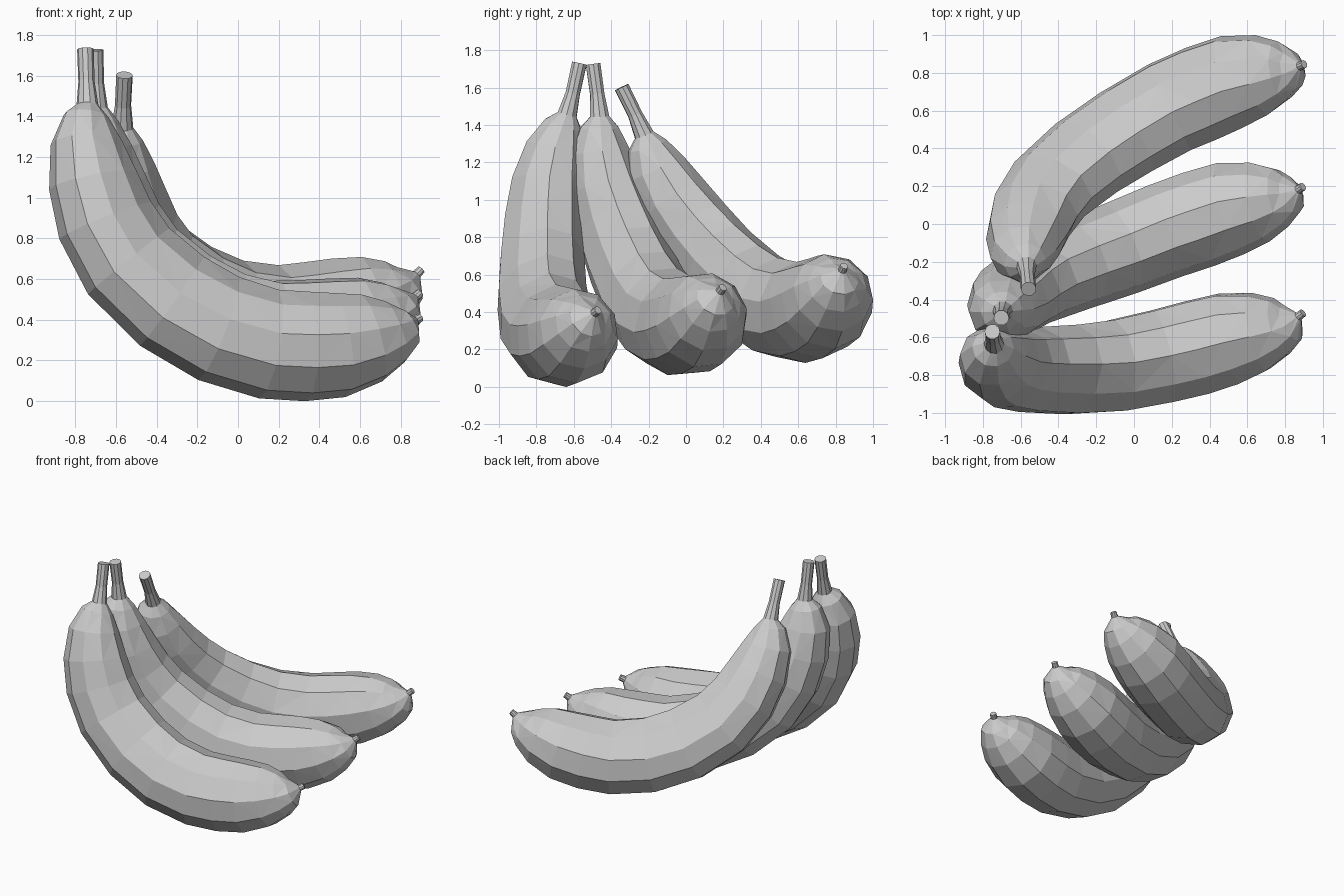
import bpy, bmesh, math
from mathutils import Vector, Matrix

if "Cube" in bpy.data.objects:
    bpy.data.objects.remove(bpy.data.objects["Cube"])

SIDES = 10

# Centre line of one banana, stem to tip: x, y, z, radius, extra fullness on the inner side
PATH = [
    (-0.75, -0.57, 1.73, 0.041, 0), (-0.745, -0.605, 1.57, 0.040, 0),
    (-0.74, -0.635, 1.455, 0.054, 0), (-0.75, -0.655, 1.40, 0.107, 0.1),
    (-0.757, -0.698, 1.27, 0.165, 0.15), (-0.73, -0.738, 1.08, 0.203, 0.2),
    (-0.675, -0.76, 0.88, 0.220, 0.25), (-0.56, -0.774, 0.67, 0.229, 0.3),
    (-0.34, -0.774, 0.468, 0.242, 0.27), (-0.10, -0.752, 0.337, 0.252, 0.19),
    (0.15, -0.70, 0.267, 0.258, 0.12), (0.33, -0.655, 0.26, 0.261, 0.08),
    (0.50, -0.608, 0.27, 0.253, 0.05), (0.66, -0.572, 0.305, 0.216, 0.05),
    (0.77, -0.545, 0.34, 0.160, 0), (0.83, -0.525, 0.365, 0.105, 0),
    (0.87, -0.49, 0.395, 0.024, 0), (0.895, -0.47, 0.41, 0.022, 0),
]


def frame(neck, tip, belly):
    """Placement from neck point, tip point and belly direction."""
    neck = Vector(neck)
    c = (Vector(tip) - neck).normalized()
    p = Vector(belly)
    p = (p - c * p.dot(c)).normalized()
    q = c.cross(p)
    m = Matrix((c, p, q)).transposed().to_4x4()
    m.translation = neck
    return m


FRAMES = {
    "banana_front": frame((-0.74, -0.62, 1.46), (0.90, -0.46, 0.41), (-0.483, -0.348, -0.803)),
    "banana_middle": frame((-0.695, -0.45, 1.455), (0.88, 0.20, 0.545), (-0.472, -0.094, -0.875)),
    "banana_back": frame((-0.57, -0.215, 1.36), (0.90, 0.852, 0.655), (-0.509, 0.137, -0.85)),
}
BASE = FRAMES["banana_front"]


def build_banana(name, placement):
    bm = bmesh.new()
    pts = [Vector(p[:3]) for p in PATH]
    side_dir = BASE.to_3x3().col[2]
    rings = []
    # Rings swept along the centre line, swollen towards the inside of the bend
    for i, p in enumerate(pts):
        t = (pts[min(i + 1, len(pts) - 1)] - pts[max(i - 1, 0)]).normalized()
        u = (side_dir - t * side_dir.dot(t)).normalized()
        v = t.cross(u)
        r, full = PATH[i][3:]
        ring = []
        for k in range(SIDES):
            a = 2 * math.pi * k / SIDES
            s = math.sin(a) * (1 + full * max(0, math.sin(a)))
            ring.append(bm.verts.new(p + (u * math.cos(a) + v * s) * r))
        rings.append(ring)
    # Skin between rings, with alternating diagonals for faceted peel
    for i in range(len(rings) - 1):
        a, b = rings[i], rings[i + 1]
        for k in range(SIDES):
            n = (k + 1) % SIDES
            if (i + k) % 2:
                bm.faces.new((a[k], a[n], b[n]))
                bm.faces.new((a[k], b[n], b[k]))
            else:
                bm.faces.new((a[k], a[n], b[k]))
                bm.faces.new((a[n], b[n], b[k]))
    # Stem and tip caps
    bm.faces.new(rings[0][::-1])
    bm.faces.new(rings[-1])
    bm.transform(placement @ BASE.inverted())
    bmesh.ops.recalc_face_normals(bm, faces=bm.faces)
    mesh = bpy.data.meshes.new(name)
    bm.to_mesh(mesh)
    bm.free()
    obj = bpy.data.objects.new(name, mesh)
    bpy.context.collection.objects.link(obj)


for name, placement in FRAMES.items():
    build_banana(name, placement)
